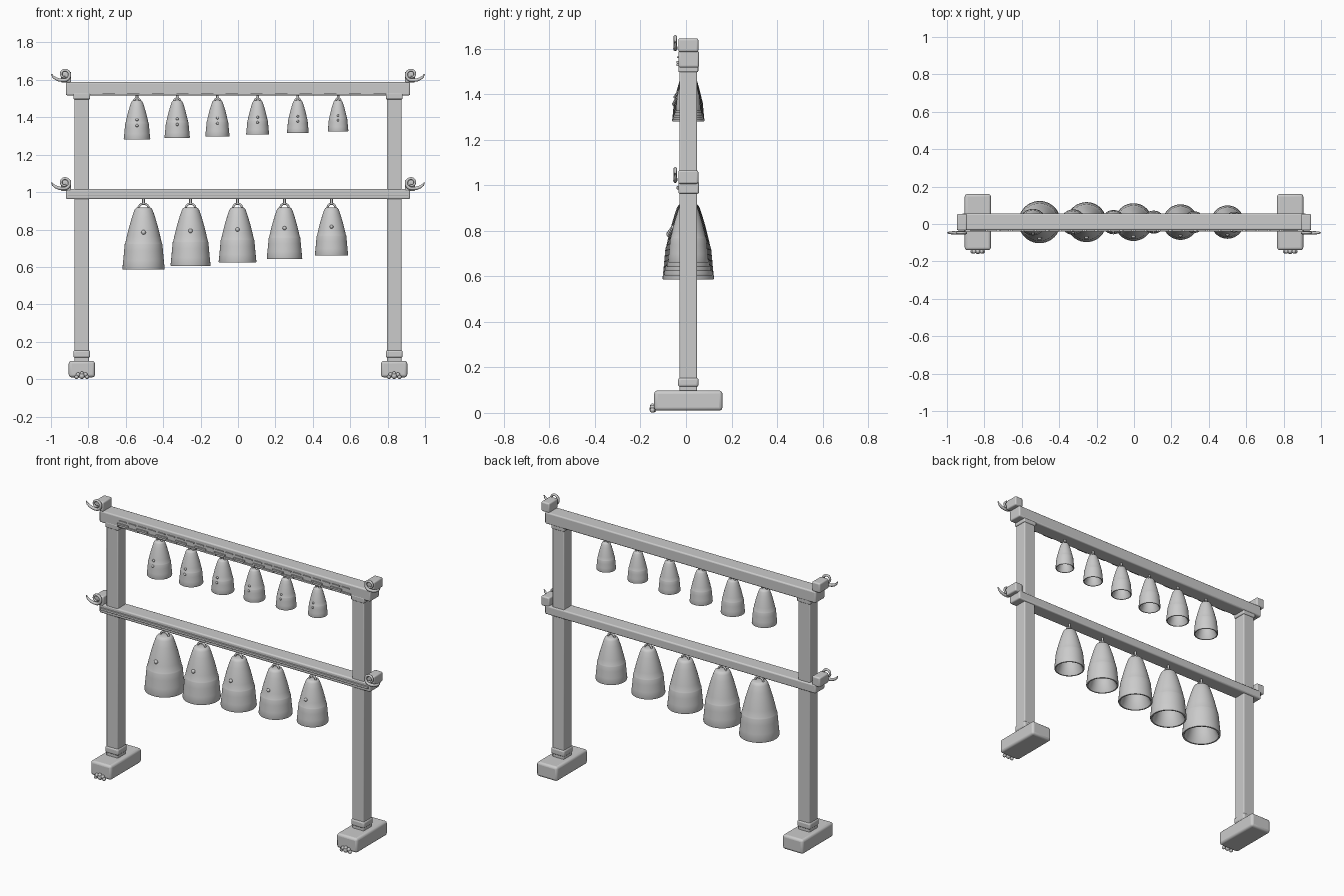
import bpy, bmesh, math
from mathutils import Matrix, Vector

if "Cube" in bpy.data.objects:
    bpy.data.objects.remove(bpy.data.objects["Cube"], do_unlink=True)

grey = bpy.data.materials.new("plain grey")
grey.use_nodes = True
grey.diffuse_color = (0.6, 0.6, 0.6, 1)
grey.node_tree.nodes["Principled BSDF"].inputs["Base Color"].default_value = (0.6, 0.6, 0.6, 1)
YC = 0.01  # depth of the frame's centre line


def finish(name, bm, bevel=0, smooth=True):
    bmesh.ops.recalc_face_normals(bm, faces=bm.faces)
    me = bpy.data.meshes.new(name)
    bm.to_mesh(me)
    bm.free()
    ob = bpy.data.objects.new(name, me)
    bpy.context.collection.objects.link(ob)
    me.materials.append(grey)
    if bevel:
        mod = ob.modifiers.new("soft edges", "BEVEL")
        mod.width, mod.segments = bevel, 3
    if smooth:
        bpy.ops.object.select_all(action="DESELECT")
        ob.select_set(True)
        bpy.context.view_layer.objects.active = ob
        bpy.ops.object.shade_smooth_by_angle(angle=math.radians(35))
    return ob


def add_box(bm, x, y, z):
    """Add a box given (low, high) spans on each axis."""
    spans = (x, y, z)
    mid = Vector([(a + b) / 2 for a, b in spans])
    size = [b - a for a, b in spans]
    bmesh.ops.create_cube(bm, size=1, matrix=Matrix.Translation(mid) @ Matrix.Diagonal((*size, 1)))


def box(name, x, y, z, bevel=0.006):
    bm = bmesh.new()
    add_box(bm, x, y, z)
    return finish(name, bm, bevel)


def lathe(bm, profile, centre, steps=40):
    verts = [bm.verts.new((r, 0, z)) for r, z in profile]
    edges = [bm.edges.new(p) for p in zip(verts, verts[1:])]
    bmesh.ops.spin(bm, geom=verts + edges, cent=(0, 0, 0), axis=(0, 0, 1),
                   angle=math.tau, steps=steps, use_merge=True)
    bmesh.ops.remove_doubles(bm, verts=bm.verts, dist=1e-5)
    bmesh.ops.translate(bm, verts=bm.verts, vec=centre)


def tube(name, points, radii, thickness):
    """Tapered rod along a path."""
    cu = bpy.data.curves.new(name, "CURVE")
    cu.dimensions = "3D"
    cu.bevel_depth, cu.bevel_resolution, cu.use_fill_caps = thickness, 3, True
    sp = cu.splines.new("POLY")
    sp.points.add(len(points) - 1)
    for p, co, r in zip(sp.points, points, radii):
        p.co, p.radius = (*co, 1), r
    sp.use_smooth = True
    cu.materials.append(grey)
    ob = bpy.data.objects.new(name, cu)
    bpy.context.collection.objects.link(ob)
    return ob


def bell(name, x, bottom, top, radius, hang, beads):
    h = top - bottom
    # outer wall with a step at the waist, then the hollow inside
    outer = [(0, 1), (.30, 1), (.38, .985), (.44, .95), (.55, .84), (.68, .69), (.79, .54),
             (.855, .44), (.875, .425), (.89, .41), (.92, .3), (.96, .15), (1, .02), (.98, 0)]
    inner = [(.9, 0), (.8, .06), (.66, .2), (.5, .45), (.3, .7), (0, .8)]
    bm = bmesh.new()
    lathe(bm, [(r * radius, z * h) for r, z in outer + inner], (x, YC, bottom))
    finish(name, bm)
    # beads on the front
    for i, f in enumerate(beads):
        r = next(a[0] + (b[0] - a[0]) * (a[1] - f) / (a[1] - b[1])
                 for a, b in zip(outer[1:], outer[2:]) if a[1] >= f > b[1]) * radius
        bm = bmesh.new()
        bmesh.ops.create_uvsphere(bm, u_segments=12, v_segments=8, radius=radius * .11,
                                  matrix=Matrix.Translation((x, YC - r, bottom + f * h)))
        finish(f"{name}_bead_{i + 1}", bm)
    # hanging loop and pin
    arc = [math.pi * k / 12 for k in range(13)]
    w, rise = radius * .24, (hang - top) * .55
    tube(name + "_loop", [(x + w * math.cos(a), YC, top - .004 + rise * math.sin(a)) for a in arc],
         [1] * len(arc), .006)
    tube(name + "_pin", [(x, YC, top + rise * .6), (x, YC, hang + .01)], [1, 1], .007)


# posts, feet, collars and toes
for side, sx in (("right", -1), ("left", 1)):
    px = sx * .835

    def centred(half):
        return (px - half, px + half)

    box(side + "_post", centred(.039), (-.029, .049), (.08, 1.53))
    box(side + "_foot", centred(.07), (-.14, .16), (.01, .098), .014)
    box(side + "_collar", centred(.045), (-.035, .055), (.114, .154), .01)
    box(side + "_collar_neck", centred(.036), (-.027, .047), (.09, .12))
    box(side + "_bracket", centred(.045), (-.034, .054), (1.496, 1.53))
    bm = bmesh.new()
    for k in range(5):
        a = math.pi * k / 4
        at = (px + .028 * math.cos(a), -.147, .012 + .018 * math.sin(a))
        bmesh.ops.create_uvsphere(bm, u_segments=12, v_segments=8, radius=.011,
                                  matrix=Matrix.Translation(at))
    bmesh.ops.create_uvsphere(bm, u_segments=14, v_segments=8, radius=.016,
                              matrix=Matrix.Translation((px, -.145, .017)))
    finish(side + "_foot_toes", bm)

    # end blocks and curled hooks on both beams
    for level, zb in (("upper", 1.597), ("lower", 1.018)):
        x0, x1 = sorted((sx * .892, sx * .947))
        box(f"{side}_{level}_end_block", (x0, x1), (-.034, .054), (zb - .012, zb + .047), .008)
        cx, cz, y = .927, zb + .032, -.047
        curl = []
        for k in range(25):
            a = math.radians(-90 + 400 * k / 24)
            r = .031 - .018 * k / 24
            curl.append((sx * (cx - r * math.cos(a)), y, cz + r * math.sin(a)))
        tail = [(sx * (cx + dx), y, cz + dz) for dx, dz in
                ((.07, .002), (.062, -.012), (.048, -.022), (.03, -.029), (.014, -.031))]
        path = tail + curl
        radii = [.3, .7, .9, 1, 1] + [1 - .4 * k / 24 for k in range(25)]
        tube(f"{side}_{level}_hook", path, radii, .009)

# beams
box("upper_beam", (-.92, .92), (-.033, .057), (1.517, 1.588), .008)
box("lower_beam", (-.92, .92), (-.033, .057), (.962, 1.016), .008)
box("lower_beam_strip", (-.91, .91), (-.041, -.03), (.982, .996), .002)

# stepped fret along the upper beam
bm = bmesh.new()
cells, start, pitch = 24, -.79, 1.58 / 24
for k in range(cells):
    x = start + k * pitch
    low = 1.524 if k % 2 else 1.536
    add_box(bm, (x, x + pitch), (-.041, -.03), (low, low + .01))
    add_box(bm, (x + pitch * .1, x + pitch * .85), (-.039, -.03), (1.558, 1.564))
    add_box(bm, (x - .004, x + .004), (-.0405, -.03), (1.524, 1.546))
finish("upper_beam_fret", bm, smooth=False)

# bells, shrinking towards the model's left
for i in range(6):
    t = i / 5
    bell(f"upper_bell_{i + 1}", -.54 + 1.075 * t, 1.28 + .045 * t, 1.49,
         .071 - .016 * t, 1.517, (.51, .36))
for i in range(5):
    t = i / 4
    bell(f"lower_bell_{i + 1}", -.505 + 1.005 * t, .585 + .075 * t, .918,
         .113 - .024 * t, .962, (.6,))
